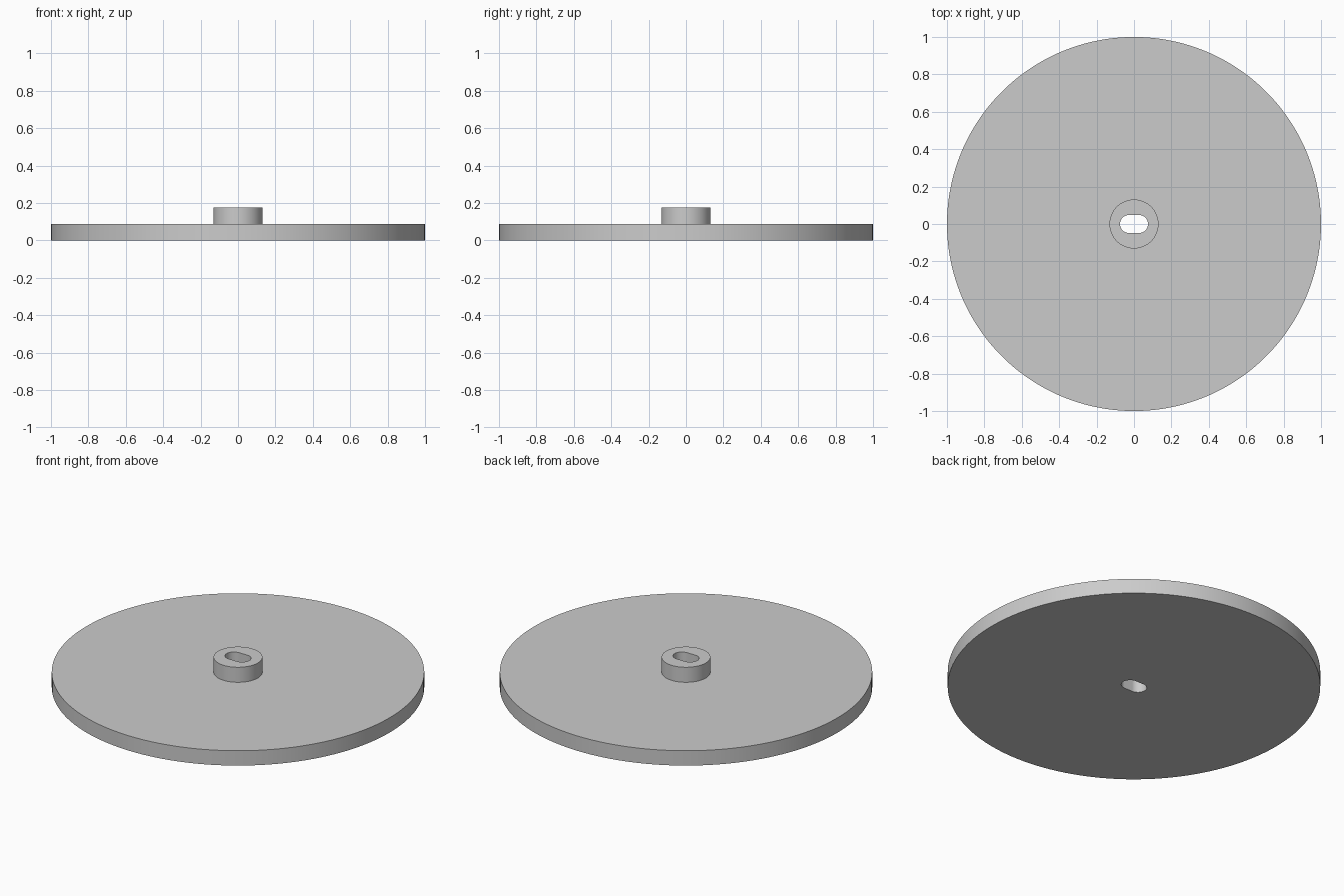
import bpy
import bmesh
from math import cos, sin, pi, radians, copysign

SEGMENTS = 128
DISC_R, DISC_TOP = 1.0, 0.088
HUB_R, HUB_TOP = 0.131, 0.177
SLOT_R, SLOT_SHIFT = 0.048, 0.027

cube = bpy.data.objects.get("Cube")
if cube:
    bpy.data.objects.remove(cube, do_unlink=True)

grey = bpy.data.materials.new("plain grey")
grey.use_nodes = True
colour = (0.6, 0.6, 0.6, 1)
grey.diffuse_color = colour
grey.node_tree.nodes["Principled BSDF"].inputs["Base Color"].default_value = colour


def ring(bm, radius, z, shift=0.0):
    """Circle of vertices; a shift pulls the halves apart into a rounded slot."""
    verts = []
    for i in range(SEGMENTS):
        a = 2 * pi * (i + 0.5) / SEGMENTS
        x = radius * cos(a) + copysign(shift, cos(a))
        verts.append(bm.verts.new((x, radius * sin(a), z)))
    return verts


# Disc, raised hub and through slot as one closed skin
bm = bmesh.new()
rings = [
    ring(bm, SLOT_R, 0, SLOT_SHIFT),
    ring(bm, DISC_R, 0),
    ring(bm, DISC_R, DISC_TOP),
    ring(bm, HUB_R, DISC_TOP),
    ring(bm, HUB_R, HUB_TOP),
    ring(bm, SLOT_R, HUB_TOP, SLOT_SHIFT),
]
for lower, upper in zip(rings, rings[1:] + rings[:1]):
    for i in range(SEGMENTS):
        j = (i + 1) % SEGMENTS
        bm.faces.new((lower[i], lower[j], upper[j], upper[i]))
bmesh.ops.recalc_face_normals(bm, faces=bm.faces)

mesh = bpy.data.meshes.new("slotted_disc")
bm.to_mesh(mesh)
bm.free()
mesh.materials.append(grey)
disc = bpy.data.objects.new("slotted_disc", mesh)
bpy.context.collection.objects.link(disc)

# Smooth round walls with crisp rims
bpy.ops.object.select_all(action="DESELECT")
disc.select_set(True)
bpy.context.view_layer.objects.active = disc
bpy.ops.object.shade_smooth_by_angle(angle=radians(30))
